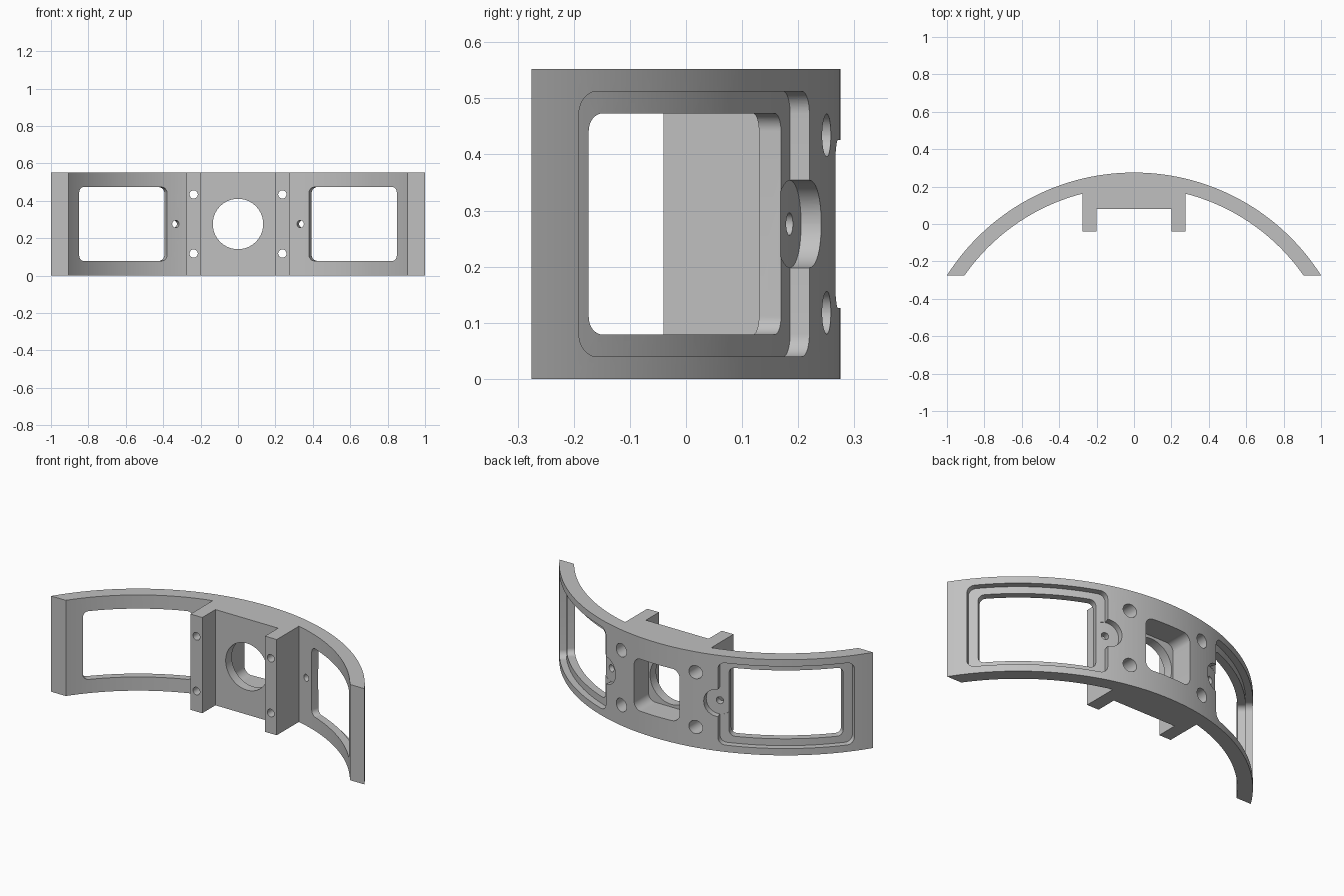
import bpy, bmesh
from math import sin, cos, pi, radians, asin, acos
from mathutils import Vector

cube = bpy.data.objects.get("Cube")
if cube:
    bpy.data.objects.remove(cube, do_unlink=True)

R_OUT, R_IN, R_STEP = 1.184, 1.106, 1.148   # outer, inner and recess floor radii
CY = 0.275 - R_OUT                          # centre of the arcs
END_Y, H = -0.275, 0.552
MID = H / 2

grey = bpy.data.materials.new("light_grey")
grey.use_nodes = True
colour = (0.53, 0.53, 0.53, 1)
grey.diffuse_color = colour
grey.node_tree.nodes["Principled BSDF"].inputs["Base Color"].default_value = colour


def make_object(name, bm):
    bmesh.ops.recalc_face_normals(bm, faces=bm.faces)
    mesh = bpy.data.meshes.new(name)
    bm.to_mesh(mesh)
    bm.free()
    mesh.materials.append(grey)
    obj = bpy.data.objects.new(name, mesh)
    bpy.context.collection.objects.link(obj)
    return obj


def arc(r, a0, a1, n):
    steps = [a0 + (a1 - a0) * i / n for i in range(n + 1)]
    return [(r * sin(a), CY + r * cos(a)) for a in steps]


def radial(angle):
    """Placement on the curved wall: u runs along the arc, d is the radius."""
    def place(u, z, d):
        a = angle + u / R_STEP
        return Vector((d * sin(a), CY + d * cos(a), MID + z))
    return place


def straight(x, z0):
    """Placement along the y axis: d is y."""
    return lambda u, z, d: Vector((x + u, d, z0 + z))


cutters = []


def cut(place, hw, hh, r, d0, d1):
    """Rounded rectangle cutter made of columns, so curved floors stay smooth."""
    n, m = 10, 20
    left = []
    for i in range(n + 1):
        a = pi / 2 * i / n
        left.append((-hw + r * (1 - cos(a)), max(hh - r + r * sin(a), 0.0005)))
    flat = hw - r
    middle = [(-flat + 2 * flat * i / m, hh) for i in range(1, m)] if flat > 0.001 else []
    right = [(-u, h) for u, h in reversed(left)]
    columns = left + middle + (right if flat > 0.001 else right[1:])
    bm = bmesh.new()
    rings = [[bm.verts.new(place(u, z, d)) for z, d in ((-h, d0), (-h, d1), (h, d1), (h, d0))]
             for u, h in columns]
    for p, q in zip(rings, rings[1:]):
        for k in range(4):
            j = (k + 1) % 4
            bm.faces.new((p[k], p[j], q[j], q[k]))
    bm.faces.new(rings[0])
    bm.faces.new(rings[-1])
    obj = make_object("cutter", bm)
    obj.hide_render = True
    cutters.append(obj)


# Curved body with the mounting block and its two posts, as one profile
a_out = acos((END_Y - CY) / R_OUT)
a_in = acos((END_Y - CY) / R_IN)
a_post = asin(0.275 / R_IN)
block = [(0.275, -0.04), (0.2, -0.04), (0.2, 0.08)]
profile = arc(R_OUT, -a_out, a_out, 96)
profile += arc(R_IN, a_in, a_post, 40) + block
profile += [(-x, y) for x, y in reversed(block)] + arc(R_IN, -a_post, -a_in, 40)
bm = bmesh.new()
base = bm.faces.new([bm.verts.new((x, y, 0)) for x, y in profile])
grown = bmesh.ops.extrude_face_region(bm, geom=[base])
bmesh.ops.translate(bm, vec=(0, 0, H), verts=[v for v in grown["geom"] if isinstance(v, bmesh.types.BMVert)])
body = make_object("curved_bracket", bm)

for side in (-1, 1):
    # Stepped window
    window = radial(side * radians(35.1))
    cut(window, R_STEP * radians(17.55), 0.2365, 0.04, R_STEP, 1.3)
    cut(window, R_STEP * radians(15.05), 0.197, 0.032, 1.0, 1.25)
    # Round tab pocket with its small hole
    tab = radial(side * radians(17.55))
    cut(tab, 0.076, 0.078, 0.076, R_STEP - 0.001, 1.28)
    cut(tab, 0.02, 0.02, 0.02, 1.0, 1.22)
    # Counterbored screw holes through the posts
    for z in (0.118, 0.434):
        hole = straight(side * 0.237, z)
        cut(hole, 0.022, 0.022, 0.022, -0.2, 0.4)
        cut(hole, 0.038, 0.038, 0.038, 0.08, 0.45)

# Central round opening and the square pocket behind it
centre = straight(0, MID)
cut(centre, 0.135, 0.135, 0.135, -0.1, 0.35)
cut(centre, 0.145, 0.15, 0.045, 0.135, 0.5)

# Carve the body, then discard the cutters
for c in cutters:
    mod = body.modifiers.new("cut", 'BOOLEAN')
    mod.operation = 'DIFFERENCE'
    mod.solver = 'EXACT'
    mod.object = c
bpy.context.view_layer.update()
carved = bpy.data.meshes.new_from_object(body.evaluated_get(bpy.context.evaluated_depsgraph_get()))
body.modifiers.clear()
body.data = carved
carved.materials.clear()
carved.materials.append(grey)
for c in cutters:
    bpy.data.objects.remove(c, do_unlink=True)

for o in bpy.context.selected_objects:
    o.select_set(False)
body.select_set(True)
bpy.context.view_layer.objects.active = body
bpy.ops.object.shade_smooth_by_angle(angle=radians(25))
